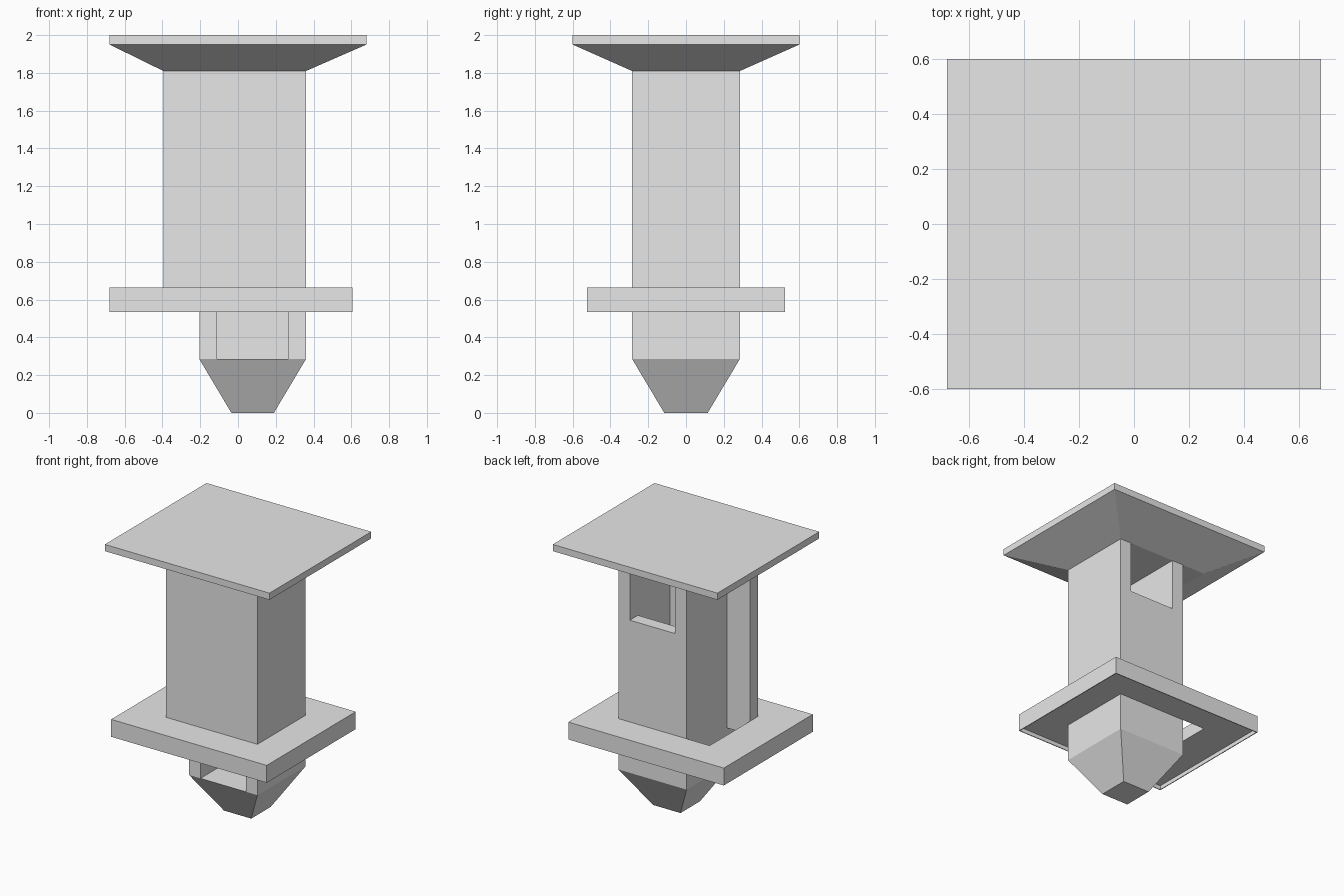
import bpy
import bmesh

if "Cube" in bpy.data.objects:
    bpy.data.objects.remove(bpy.data.objects["Cube"], do_unlink=True)

GREY = (0.8, 0.8, 0.8, 1.0)
mat = bpy.data.materials.new("plain grey")
mat.use_nodes = True
mat.diffuse_color = GREY
mat.node_tree.nodes["Principled BSDF"].inputs["Base Color"].default_value = GREY


def rect(x0, x1, y0, y1):
    return [(x0, y0), (x1, y0), (x1, y1), (x0, y1)]


def make_object(name, bm):
    bmesh.ops.recalc_face_normals(bm, faces=bm.faces[:])
    mesh = bpy.data.meshes.new(name)
    bm.to_mesh(mesh)
    bm.free()
    mesh.materials.append(mat)
    obj = bpy.data.objects.new(name, mesh)
    bpy.context.scene.collection.objects.link(obj)
    return obj


def loft(name, levels):
    """Solid through stacked outlines: a list of (outline, z)."""
    bm = bmesh.new()
    rings = [[bm.verts.new((x, y, z)) for x, y in pts] for pts, z in levels]
    n = len(rings[0])
    bm.faces.new(rings[0])
    bm.faces.new(rings[-1])
    for a, b in zip(rings, rings[1:]):
        for i in range(n):
            j = (i + 1) % n
            bm.faces.new((a[i], a[j], b[j], b[i]))
    return make_object(name, bm)


def frame(name, outer, inner, z0, z1):
    """Flat rectangular ring."""
    bm = bmesh.new()
    rings = [[bm.verts.new((x, y, z)) for x, y in pts]
             for pts, z in ((outer, z0), (outer, z1), (inner, z1), (inner, z0))]
    for k in range(4):
        a, b = rings[k], rings[(k + 1) % 4]
        for i in range(4):
            j = (i + 1) % 4
            bm.faces.new((a[i], a[j], b[j], b[i]))
    return make_object(name, bm)


def cut(target, outline, z0, z1):
    cutter = loft("cutter", [(outline, z0), (outline, z1)])
    cutter.hide_render = True
    mod = target.modifiers.new("cut", 'BOOLEAN')
    mod.operation = 'DIFFERENCE'
    mod.solver = 'EXACT'
    mod.object = cutter
    bpy.context.view_layer.objects.active = target
    bpy.ops.object.modifier_apply(modifier=mod.name)
    bpy.data.objects.remove(cutter, do_unlink=True)


# Main dimensions
LEFT, RIGHT, DEPTH, WALL = -0.205, 0.36, 0.285, 0.095
WING = -0.395
IN_L, IN_R, IN_D = LEFT + WALL, RIGHT - WALL, DEPTH - WALL
FLOOR, SLAB, TOP = 0.285, 0.565, 1.81

# Hollow shaft with a thin wing that extends the front wall
plan = [(WING, -DEPTH), (RIGHT, -DEPTH), (RIGHT, DEPTH),
        (LEFT, DEPTH), (LEFT, -IN_D), (WING, -IN_D)]
shaft = loft("shaft", [(plan, FLOOR), (plan, TOP)])
cut(shaft, rect(-1, LEFT, -1, 1), 0, SLAB)                 # below the wing
cut(shaft, rect(IN_L, IN_R, -IN_D, IN_D), 0, 2)            # hollow core
cut(shaft, rect(IN_L, IN_R, -1, 0), 0, SLAB)               # front outlet
cut(shaft, rect(IN_L, IN_R, 0, 1), 1.425, 2)               # back window

# Tapered foot
loft("tapered_foot", [(rect(-0.035, 0.19, -0.115, 0.115), 0),
                      (rect(LEFT, RIGHT, -DEPTH, DEPTH), FLOOR)])

# Platform around the shaft, with an open slot beside it and a thin lower rim
edge = rect(-0.68, 0.605, -0.525, 0.525)
frame("platform", edge, rect(WING, RIGHT, -DEPTH, DEPTH), SLAB, 0.665)
frame("platform_rim", edge, rect(-0.674, 0.599, -0.519, 0.519), 0.535, SLAB)

# Flared roof
eaves = rect(-0.68, 0.68, -0.6, 0.6)
loft("roof", [(rect(WING, RIGHT, -DEPTH, DEPTH), TOP), (eaves, 1.95), (eaves, 2.0)])
